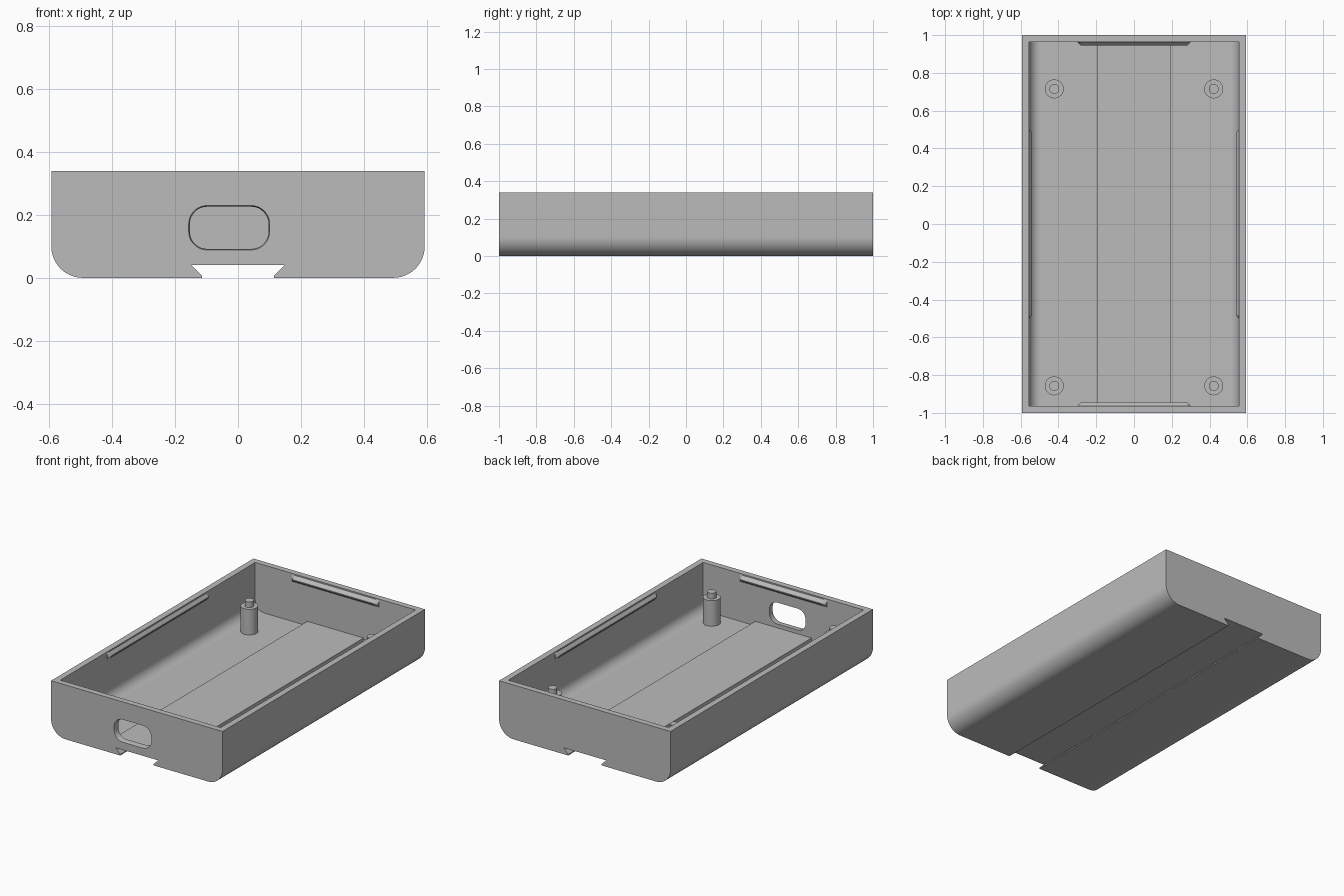
import bpy
import math

cube = bpy.data.objects.get("Cube")
if cube:
    bpy.data.objects.remove(cube, do_unlink=True)

W, L, H = 0.593, 1.0, 0.34      # half width, half length, height
WX, WY = 0.555, 0.963           # inner wall faces
FLOOR, STRIP = 0.04, 0.068      # floor heights

grey = bpy.data.materials.new("matte grey")
grey.use_nodes = True
grey.diffuse_color = (0.5, 0.5, 0.5, 1)
grey.node_tree.nodes["Principled BSDF"].inputs["Base Color"].default_value = (0.5, 0.5, 0.5, 1)


def arc(cx, cz, r, start, end, n=12):
    angles = [math.radians(start + (end - start) * i / n) for i in range(n + 1)]
    return [(cx + r * math.cos(a), cz + r * math.sin(a)) for a in angles]


def loft(name, sections):
    """Solid through matching rings of points, capped at both ends."""
    n = len(sections[0])
    verts = [p for ring in sections for p in ring]
    faces = [tuple(range(n))[::-1], tuple(range(len(verts) - n, len(verts)))]
    for k in range(len(sections) - 1):
        for i in range(n):
            j = (i + 1) % n
            faces.append((k * n + i, k * n + j, k * n + n + j, k * n + n + i))
    mesh = bpy.data.meshes.new(name)
    mesh.from_pydata(verts, [], faces)
    mesh.materials.append(grey)
    obj = bpy.data.objects.new(name, mesh)
    bpy.context.collection.objects.link(obj)
    bpy.ops.object.select_all(action="DESELECT")
    obj.select_set(True)
    bpy.context.view_layer.objects.active = obj
    bpy.ops.object.mode_set(mode="EDIT")
    bpy.ops.mesh.select_all(action="SELECT")
    bpy.ops.mesh.normals_make_consistent(inside=False)
    bpy.ops.object.mode_set(mode="OBJECT")
    return obj


def extrude(name, profile, y0, y1):
    return loft(name, [[(x, y, z) for x, z in profile] for y in (y0, y1)])


def mirrored(half):
    return half + [(-x, z) for x, z in reversed(half)]


def cut(target, cutter):
    cutter.hide_render = True
    bpy.context.view_layer.objects.active = target
    mod = target.modifiers.new("cut", "BOOLEAN")
    mod.operation = "DIFFERENCE"
    mod.solver = "EXACT"
    mod.object = cutter
    bpy.ops.object.modifier_apply(modifier=mod.name)
    bpy.data.objects.remove(cutter, do_unlink=True)


def smooth(obj):
    bpy.ops.object.select_all(action="DESELECT")
    obj.select_set(True)
    bpy.context.view_layer.objects.active = obj
    bpy.ops.object.shade_smooth_by_angle(angle=math.radians(30))


# Tray body with rounded lower sides and a dovetail channel underneath
outer = [(0.115, 0.0)] + arc(W - 0.1, 0.1, 0.1, -90, 0) + [(W, H)]
body = extrude("tray_body", mirrored([(0.147, FLOOR), (0.115, 0.007)] + outer), -L, L)

# Inner cavity with a raised floor strip over the channel
inner = [(0.195, STRIP), (0.195, FLOOR)] + arc(WX - 0.062, FLOOR + 0.062, 0.062, -90, 0)
cut(body, extrude("cavity_cutter", mirrored(inner + [(WX, H + 0.1)]), -WY, WY))


# Rounded port in the front wall, slightly flared on the outside
def port_ring(y, grow):
    ring = []
    for sx, sz, start in ((1, 1, 0), (-1, 1, 90), (-1, -1, 180), (1, -1, 270)):
        ring += arc(-0.028 + sx * 0.07, 0.159 + sz * 0.012, 0.055 + grow, start, start + 90, 8)
    return [(x, y, z) for x, z in ring]


cut(body, loft("port_cutter", [port_ring(-1.01, 0.006), port_ring(-0.985, 0.0), port_ring(-0.9, 0.0)]))
smooth(body)


# Snap ridges along the inner walls, tapering at their ends
def ridge(name, half, wall, depth, along_x, side):
    rings = []
    for t, d in ((-half, 0.001), (0.018 - half, depth), (half - 0.018, depth), (half, 0.001)):
        ring = []
        for off, z in ((-0.004, 0.29), (-0.004, 0.332), (0, 0.332), (d, 0.312), (d, 0.306), (0, 0.29)):
            w = side * (wall - off)
            ring.append((t, w, z) if along_x else (w, t, z))
        rings.append(ring)
    return loft(name, rings)


for side, x_name, y_name in ((1, "left", "back"), (-1, "right", "front")):
    ridge(y_name + "_snap_ridge", 0.3, WY, 0.018, True, side)
    ridge(x_name + "_snap_ridge", 0.5, WX, 0.015, False, side)


# Stepped standoff posts
def disc(x, y, z, r, n=32):
    return [(x + r * math.cos(a), y + r * math.sin(a), z)
            for a in (2 * math.pi * i / n for i in range(n))]


for y_name, y in (("back", 0.715), ("front", -0.857)):
    for x_name, x in (("left", 0.422), ("right", -0.422)):
        steps = ((FLOOR - 0.005, 0.05), (0.2, 0.05), (0.2, 0.026), (0.235, 0.026))
        smooth(loft(f"{y_name}_{x_name}_post", [disc(x, y, z, r) for z, r in steps]))
